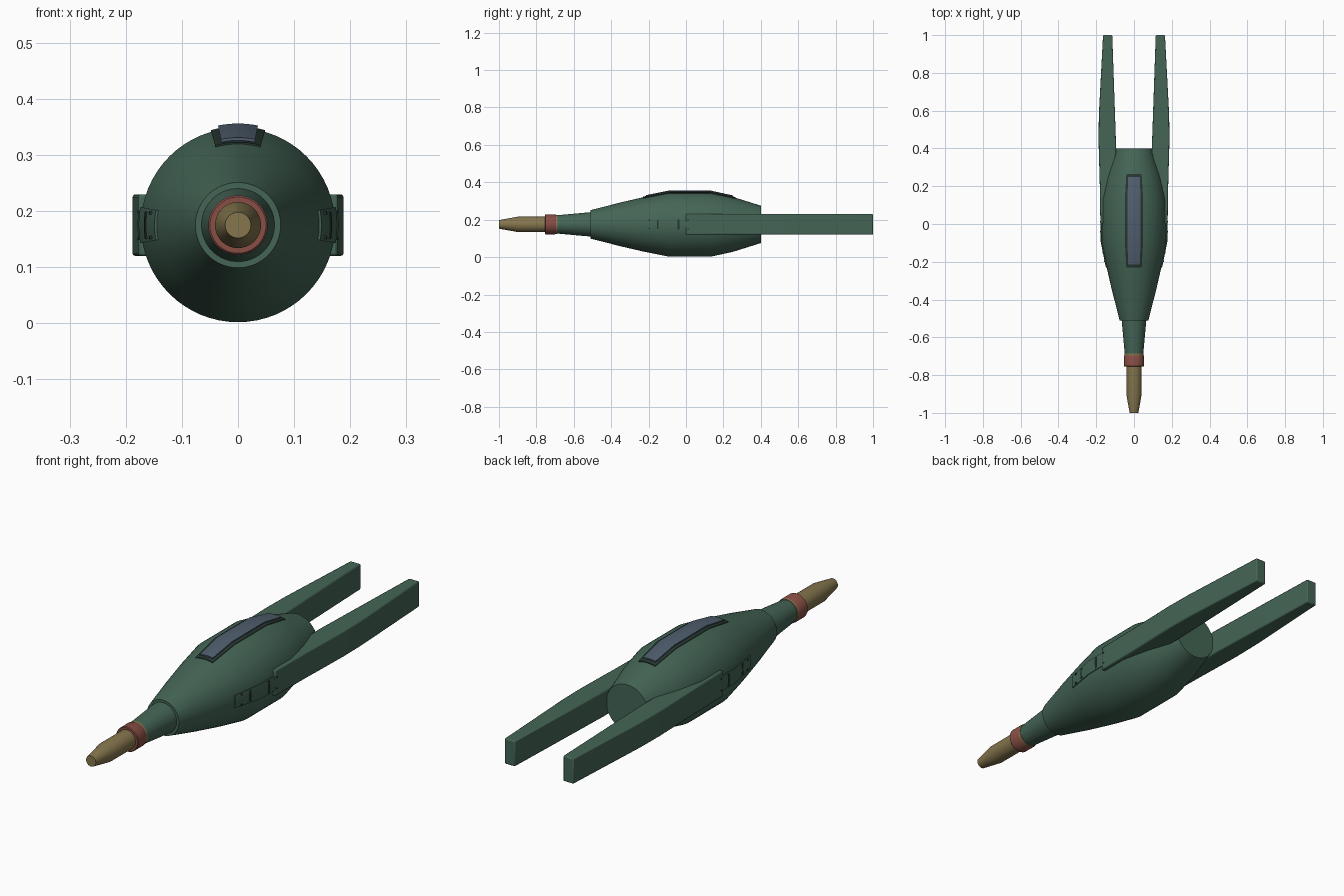
import bpy, bmesh
from math import sin, cos, radians, pi

if "Cube" in bpy.data.objects:
    bpy.data.objects.remove(bpy.data.objects["Cube"], do_unlink=True)

AXIS_Z = 0.175


def material(name, rgb):
    mat = bpy.data.materials.new(name)
    mat.use_nodes = True
    mat.diffuse_color = (*rgb, 1)
    node = mat.node_tree.nodes["Principled BSDF"]
    node.inputs["Base Color"].default_value = (*rgb, 1)
    node.inputs["Roughness"].default_value = 0.6
    return mat


green = material("hull green", (0.058, 0.13, 0.092))
dark = material("dark trim", (0.019, 0.036, 0.030))
glass = material("blue grey glass", (0.08, 0.112, 0.155))
red = material("dull red", (0.25, 0.078, 0.06))
gold = material("aged gold", (0.235, 0.18, 0.075))


def loft(name, loops, mat, bevel=0):
    """Skin equal-length closed loops and cap both ends."""
    bm = bmesh.new()
    rings = [[bm.verts.new(p) for p in loop] for loop in loops]
    n = len(rings[0])
    for a, b in zip(rings, rings[1:]):
        for i in range(n):
            j = (i + 1) % n
            bm.faces.new((a[i], a[j], b[j], b[i]))
    bm.faces.new(rings[0])
    bm.faces.new(rings[-1])
    bmesh.ops.recalc_face_normals(bm, faces=bm.faces)
    mesh = bpy.data.meshes.new(name)
    bm.to_mesh(mesh)
    bm.free()
    mesh.materials.append(mat)
    obj = bpy.data.objects.new(name, mesh)
    bpy.context.collection.objects.link(obj)
    if bevel:
        mod = obj.modifiers.new("soft edges", "BEVEL")
        mod.width = bevel
        mod.segments = 2
    bpy.ops.object.select_all(action="DESELECT")
    obj.select_set(True)
    bpy.context.view_layer.objects.active = obj
    bpy.ops.object.shade_smooth_by_angle(angle=radians(28))
    return obj


def polar(y, r, angle):
    return (r * cos(angle), y, AXIS_Z + r * sin(angle))


def lathe(name, profile, mat, sides=64):
    return loft(name, [[polar(y, r, 2 * pi * i / sides) for i in range(sides)]
                       for y, r in profile], mat)


# Main hull and nose
hull = [(-0.51, 0.076), (-0.35, 0.117), (-0.22, 0.147), (-0.09, 0.173),
        (0.13, 0.173), (0.25, 0.147), (0.40, 0.10)]
lathe("hull", hull, green)
lathe("neck", [(-0.70, 0.048), (-0.50, 0.066)], green)
lathe("neck_collar", [(-0.698, 0.051), (-0.686, 0.051)], gold)
lathe("nose_ring", [(-0.755, 0.050), (-0.752, 0.053), (-0.70, 0.053),
                    (-0.695, 0.051)], red)
lathe("nose_barrel", [(-1.0, 0.023), (-0.90, 0.041), (-0.74, 0.041)], gold)


def hull_radius(y):
    for (y0, r0), (y1, r1) in zip(hull, hull[1:]):
        if y0 <= y <= y1:
            return r0 + (r1 - r0) * (y - y0) / (y1 - y0)


def strip(name, y0, y1, centre, half, lift, mat, depth=0.02, steps=8):
    """Curved plate that follows the hull between two stations."""
    stations = [y0] + [y for y, r in hull if y0 < y < y1] + [y1]
    angles = [radians(centre - half + 2 * half * i / steps) for i in range(steps + 1)]
    loops = []
    for y in stations:
        r = hull_radius(y)
        loops.append([polar(y, r + lift, a) for a in angles]
                     + [polar(y, r - depth, a) for a in reversed(angles)])
    return loft(name, loops, mat)


# Canopy along the top
strip("canopy_frame", -0.23, 0.265, 90, 16, 0.003, dark)
strip("canopy_glass", -0.215, 0.25, 90, 11.3, 0.008, glass)

# Tail arms and side panels
arm = [(0.13, 0.0), (0.178, 0.0), (0.181, 0.2), (0.188, 0.45), (0.186, 0.58),
       (0.164, 1.0), (0.115, 1.0), (0.095, 0.42), (0.10, 0.2)]
for side, sign, centre in (("left", 1, 0), ("right", -1, 180)):
    loft(side + "_tail_arm", [[(sign * x, y, z) for x, y in arm]
                              for z in (0.12, 0.23)], green, bevel=0.005)
    strip(side + "_side_panel", -0.23, 0.02, centre, 10.5, 0.004, green)
    for i, y in enumerate((-0.155, -0.045)):
        strip(f"{side}_panel_slot_{i + 1}", y, y + 0.009, centre, 8.5, 0.006, dark)
    for i, y in enumerate((-0.2, 0.008)):
        for end, offset in (("upper", 8), ("lower", -8)):
            angle = centre + sign * offset
            strip(f"{side}_{end}_rivet_{i + 1}", y, y + 0.007, angle, 1.1,
                  0.008, dark, steps=2)
